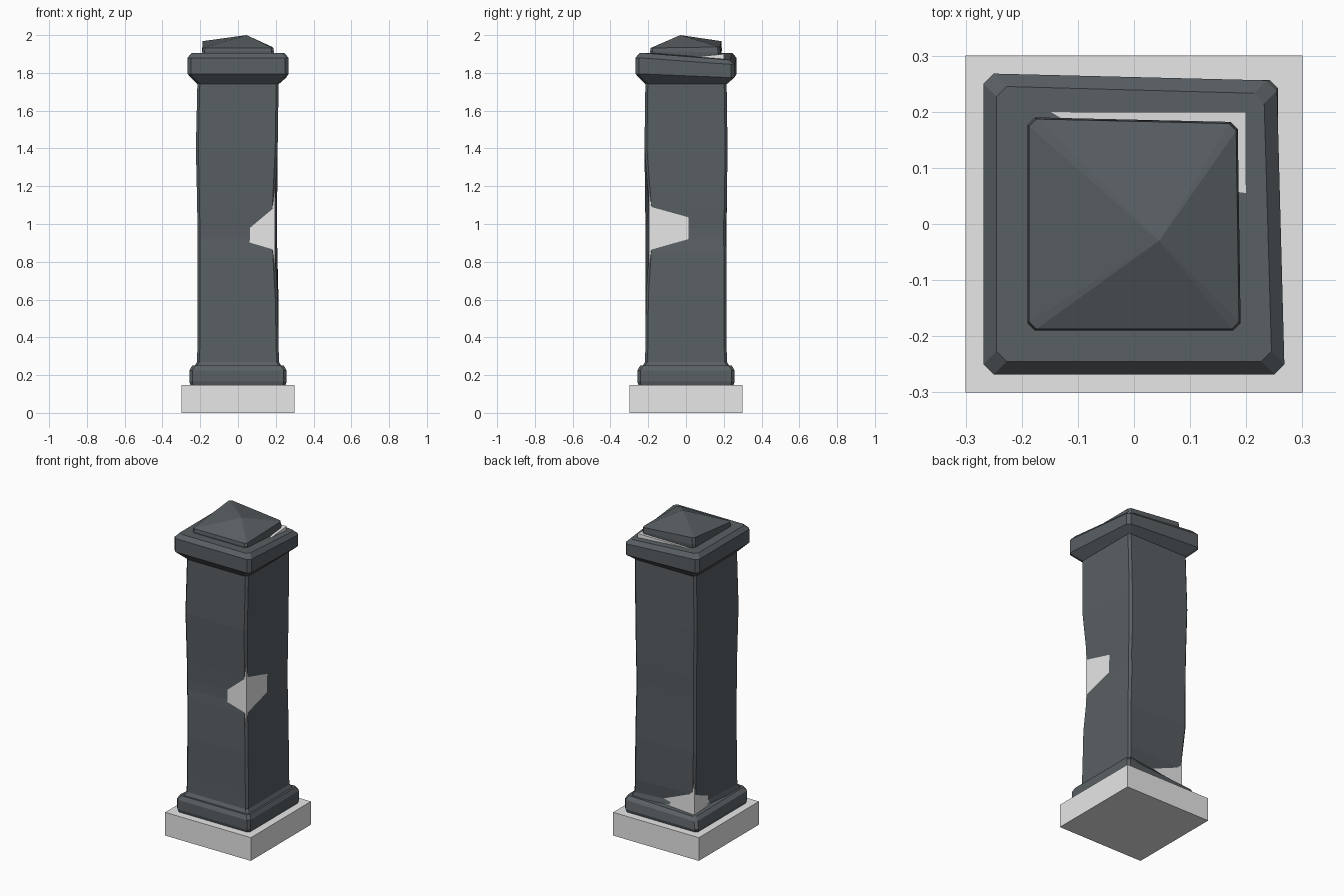
import bpy, bmesh

if "Cube" in bpy.data.objects:
    bpy.data.objects.remove(bpy.data.objects["Cube"])

def material(name, rgb):
    m = bpy.data.materials.new(name)
    m.diffuse_color = (*rgb, 1)
    m.use_nodes = True
    m.node_tree.nodes["Principled BSDF"].inputs["Base Color"].default_value = m.diffuse_color
    return m

slate = material("dark slate", (0.10, 0.115, 0.125))
stone = material("pale stone", (0.8, 0.8, 0.8))

CORNERS = {"FL": (-1, -1), "FR": (1, -1), "BR": (1, 1), "BL": (-1, 1)}

def stack(name, mat, rings, chamfer=0.0, apex=None):
    """Loft square rings (z, half size, {corner: (dx, dy, dz)}) with chamfered corners."""
    bm = bmesh.new()
    loops = []
    for z, h, moves in rings:
        loop = []
        for key, (sx, sy) in CORNERS.items():
            dx, dy, dz = moves.get(key, (0, 0, 0))
            x, y, zz = sx * h + dx, sy * h + dy, z + dz
            if chamfer:
                pts = [(x, y - sy * chamfer, zz), (x - sx * chamfer, y, zz)]
                if sx * sy < 0:
                    pts.reverse()
            else:
                pts = [(x, y, zz)]
            loop += [bm.verts.new(p) for p in pts]
        loops.append(loop)
    n = len(loops[0])
    for a, b in zip(loops, loops[1:]):
        for i in range(n):
            j = (i + 1) % n
            bm.faces.new((a[i], a[j], b[j], b[i]))
    bm.faces.new(loops[0][::-1])
    if apex:
        tip = bm.verts.new(apex)
        for i in range(n):
            bm.faces.new((loops[-1][i], loops[-1][(i + 1) % n], tip))
    else:
        bm.faces.new(loops[-1])
    bmesh.ops.recalc_face_normals(bm, faces=bm.faces)
    me = bpy.data.meshes.new(name)
    bm.to_mesh(me)
    bm.free()
    me.materials.append(mat)
    ob = bpy.data.objects.new(name, me)
    bpy.context.collection.objects.link(ob)
    return ob

# Pale plinth and the inner core that shows through the chips
stack("plinth", stone, [(0, 0.3, {}), (0.147, 0.3, {})])
stack("core", stone, [(0.147, 0.195, {}), (1.76, 0.195, {})])
stack("cap_core", stone, [(1.76, 0.2, {}), (1.90, 0.2, {"FR": (0, 0, -0.04), "FL": (0, 0, -0.02)})])

# Base moulding, worn at the back left corner
stack("base", slate, [
    (0.14, 0.25, {}),
    (0.165, 0.257, {}),
    (0.225, 0.257, {"BL": (0.02, -0.02, -0.02)}),
    (0.25, 0.243, {"BL": (0.03, -0.03, -0.03)}),
], 0.015)

# Shaft, chipped at the front right edge and the back left foot
stack("shaft", slate, [
    (0.24, 0.235, {"BL": (0.05, -0.065, 0)}),
    (0.27, 0.217, {"BL": (0.03, -0.045, 0)}),
    (0.35, 0.215, {"BL": (0.019, -0.021, 0)}),
    (0.62, 0.214, {"FR": (-0.004, 0.002, 0)}),
    (0.86, 0.214, {"FR": (-0.018, 0.018, 0), "BR": (-0.006, 0, 0)}),
    (0.92, 0.215, {"FR": (-0.032, 0.028, 0), "BR": (-0.008, -0.004, 0)}),
    (0.98, 0.215, {"FR": (-0.032, 0.028, 0), "BR": (-0.008, -0.004, 0)}),
    (1.09, 0.216, {"FR": (-0.021, 0.02, 0), "BR": (-0.009, 0, 0)}),
    (1.40, 0.22, {"FR": (-0.01, 0, 0), "BR": (-0.01, 0, 0), "FL": (-0.003, 0, 0), "BL": (-0.003, 0, 0)}),
    (1.75, 0.215, {}),
], 0.013)

# Cap slab, sunken at the back right corner
sunk = {"BR": (-0.013, -0.012, -0.035)}
stack("cap", slate, [
    (1.74, 0.215, {}),
    (1.795, 0.268, {"BR": (-0.013, -0.012, -0.02)}),
    (1.88, 0.268, sunk),
    (1.905, 0.245, sunk),
], 0.018)

# Lopsided pyramid on top
stack("pyramid_top", slate, [
    (1.87, 0.185, {"BR": (-0.003, -0.007, 0)}),
    (1.915, 0.19, {"BR": (-0.005, -0.008, -0.005), "BL": (0, 0, 0.01)}),
    (1.932, 0.187, {"BR": (-0.005, -0.008, 0.005), "BL": (0, 0, 0.036)}),
], 0.013, apex=(0.045, -0.03, 2.0))
